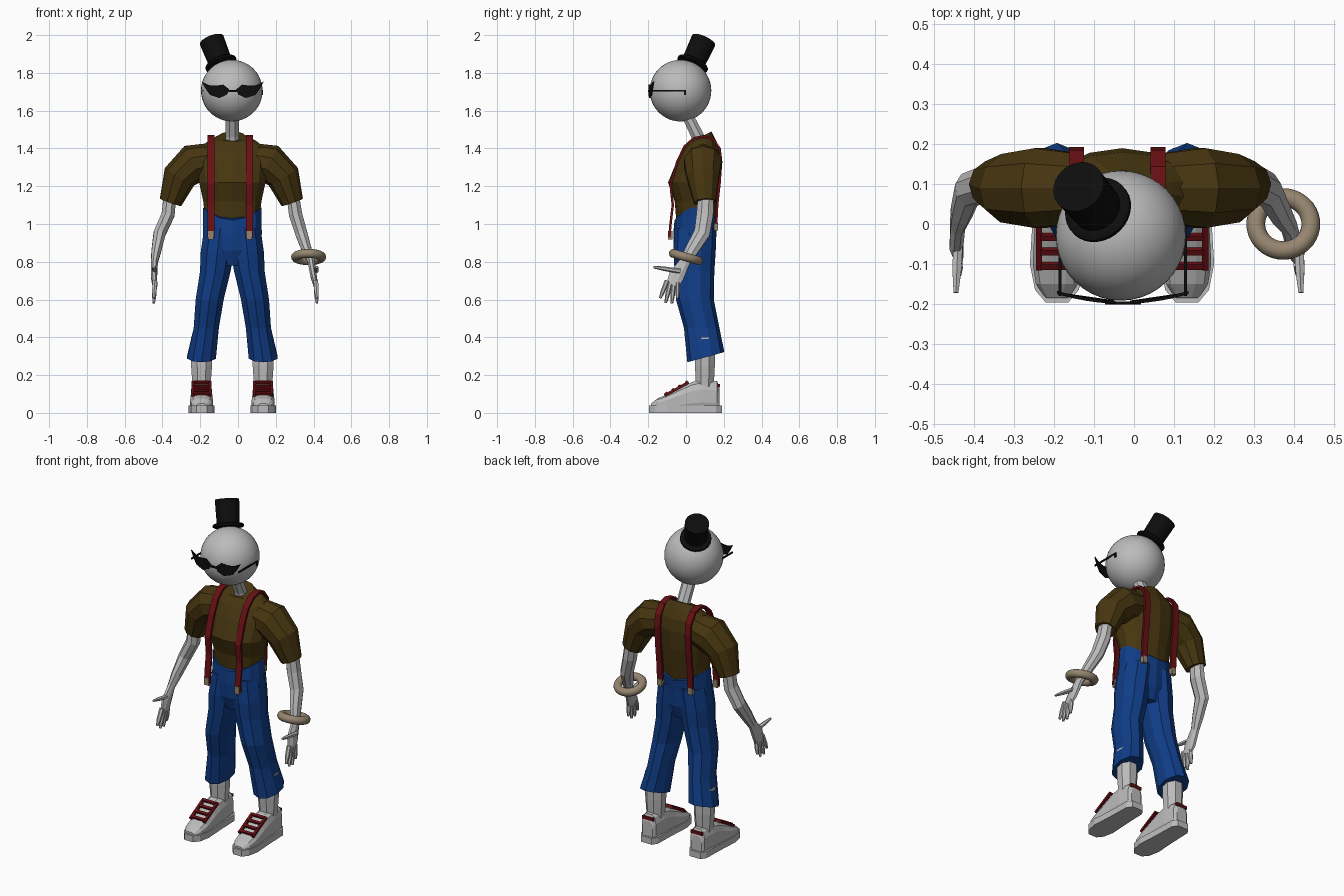
import bpy, bmesh, math
from mathutils import Vector as V, Matrix

old = bpy.data.objects.get("Cube")
if old:
    bpy.data.objects.remove(old)


def material(name, *rgb):
    m = bpy.data.materials.new(name)
    m.use_nodes = True
    m.diffuse_color = (*rgb, 1)
    m.node_tree.nodes["Principled BSDF"].inputs["Base Color"].default_value = (*rgb, 1)
    return m


GREY = material("light grey", .5, .5, .5)
BROWN = material("brown cloth", .062, .036, .005)
BLUE = material("denim blue", .005, .046, .24)
RED = material("dark red", .14, .005, .007)
BLACK = material("black", .004, .004, .004)
TAN = material("tan", .3, .235, .16)
X, Y, Z = V((1, 0, 0)), V((0, 1, 0)), V((0, 0, 1))
CX = -.03


def finish(name, bm, mat, smooth=None):
    bmesh.ops.recalc_face_normals(bm, faces=bm.faces)
    me = bpy.data.meshes.new(name)
    bm.to_mesh(me)
    bm.free()
    me.materials.append(mat)
    ob = bpy.data.objects.new(name, me)
    bpy.context.collection.objects.link(ob)
    if smooth:
        bpy.context.view_layer.objects.active = ob
        ob.select_set(True)
        bpy.ops.object.shade_smooth_by_angle(angle=math.radians(smooth))
        ob.select_set(False)
    return ob


def loft(name, rows, mat, n=10, u=X, v=None, square=1, smooth=None, tilt=(0, 0), saddle=0):
    """Skin rings (centre, radius along u, radius along v); v=None follows the path.
    tilt raises the back of the first and last ring, saddle raises the sides of the first."""
    bm = bmesh.new()
    pts = [V(r[0]) for r in rows]
    loops = []
    for i, (c, ru, rv) in enumerate(rows):
        a, b = u, v
        if v is None:
            t = (pts[min(i + 1, len(pts) - 1)] - pts[max(i - 1, 0)]).normalized()
            b = t.cross(u).normalized()
            a = b.cross(t)
        ring = []
        for k in range(n):
            w = math.tau * (k + .5) / n
            co, si = math.cos(w), math.sin(w)
            p = V(c) + a * ru * math.copysign(abs(co) ** square, co)
            p += b * rv * math.copysign(abs(si) ** square, si)
            if i == 0:
                p.z += tilt[0] * si + saddle * co * co
            if i == len(rows) - 1:
                p.z += tilt[1] * si
            ring.append(bm.verts.new(p))
        loops.append(ring)
    for A, B in zip(loops, loops[1:]):
        for k in range(n):
            bm.faces.new((A[k], A[(k + 1) % n], B[(k + 1) % n], B[k]))
    bm.faces.new(loops[0])
    bm.faces.new(loops[-1])
    return finish(name, bm, mat, smooth)


def box(name, loc, size, mat, rx=0):
    bm = bmesh.new()
    m = Matrix.Translation(loc) @ Matrix.Rotation(rx, 4, 'X') @ Matrix.Diagonal((*size, 1))
    bmesh.ops.create_cube(bm, size=1, matrix=m)
    return finish(name, bm, mat)


def upright(rows, x=CX):
    """Rows of (z, y, rx, ry) for a part stacked upwards."""
    return [((x, y, z), rx, ry) for z, y, rx, ry in rows]


# Head and neck
bm = bmesh.new()
bmesh.ops.create_uvsphere(bm, u_segments=40, v_segments=24, radius=.163,
                          matrix=Matrix.Translation((-.033, -.029, 1.706)))
finish("head", bm, GREY, 60)
loft("neck", upright([(1.40, .085, .045, .045), (1.46, .065, .038, .04), (1.57, .01, .04, .036)]),
     GREY, 8, v=Y)

# Tilted top hat
base = V((-.087, .032, 1.84))
axis = V((-.055, .065, .14)).normalized()
prof = [(0, .08), (.004, .086), (.014, .086), (.02, .08), (.022, .063), (.155, .067)]
loft("top_hat", [(base + axis * h, r, r) for h, r in prof], BLACK, 32,
     u=axis.cross(Y).normalized(), v=axis.cross(axis.cross(Y)).normalized(), smooth=40)

# Cat-eye glasses
lens = [(.165, 1.754), (.125, 1.735), (.09, 1.732), (.05, 1.738), (.018, 1.712),
        (.03, 1.685), (.07, 1.667), (.12, 1.683), (.143, 1.715)]
for s, side in ((1, "left"), (-1, "right")):
    bm = bmesh.new()
    face = bm.faces.new([bm.verts.new((-.028 + s * x, -.2 + .9 * x * x, z)) for x, z in lens])
    ext = bmesh.ops.extrude_face_region(bm, geom=[face])
    for vert in [g for g in ext["geom"] if isinstance(g, bmesh.types.BMVert)]:
        vert.co.y += .008
    finish(side + "_lens", bm, BLACK)
    tx = -.028 + s * .157
    box(side + "_temple", (tx, -.09, 1.706), (.007, .18, .009), BLACK)
    box(side + "_temple_tip", (tx, -.005, 1.695), (.007, .012, .025), BLACK)
box("glasses_bridge", (-.028, -.198, 1.705), (.09, .008, .01), BLACK)

# Shirt body
loft("shirt", upright([
    (1.465, .085, .07, .05), (1.44, .09, .13, .07), (1.40, .085, .18, .095),
    (1.33, .07, .19, .12), (1.22, .045, .18, .14), (1.12, .055, .158, .115),
    (1.05, .052, .15, .106), (.96, .05, .14, .095)]), BROWN, 14, v=Y, tilt=(.025, 0))

# Trouser seat
loft("trouser_seat", upright([
    (1.02, .052, .158, .113), (.95, .045, .16, .112), (.86, .045, .155, .108),
    (.78, .045, .09, .08)]), BLUE, 14, v=Y, saddle=.07)

for s, side in ((1, "left"), (-1, "right")):
    # Trouser leg with a flared hem, and the shin below it
    leg = [(.98, .065, .05, .088, .112), (.85, .08, .045, .092, .112), (.75, .09, .045, .085, .105),
           (.6, .12, .047, .078, .1), (.45, .138, .083, .07, .094), (.295, .163, .105, .08, .098)]
    loft(side + "_trouser_leg", [((CX + s * x, y, z), rx, ry) for z, x, y, rx, ry in leg],
         BLUE, 10, v=Y, tilt=(0, .027))
    fx = CX + s * .163
    loft(side + "_shin", upright([(.4, .1, .06, .056), (.25, .1, .06, .057), (.16, .1, .053, .052),
                                  (.08, .1, .05, .05)], fx), GREY, 8, v=Y)

    # Shoe upper and sole, running from heel to toe
    shoe = [(.178, .13, .035), (.165, .17, .048), (.09, .18, .056), (.03, .165, .057),
            (-.02, .14, .058), (-.1, .098, .062), (-.15, .078, .054), (-.185, .05, .03)]
    loft(side + "_shoe", [((fx, y, h / 2), w, h / 2) for y, h, w in shoe], GREY, 12, v=Z, square=.7)
    sole = [(.19, .036), (.16, .056), (.03, .06), (-.1, .068), (-.165, .055), (-.197, .028)]
    loft(side + "_sole", [((fx, y, .019), w * 1.41, .027) for y, w in sole], GREY, 4, v=Z)

    # Laces and heel tab
    for i in range(4):
        y = -.105 + i * .036
        box(side + "_lace", (fx, y, .16 + y * .55), (.085, .015, .014), RED, .5)
    for e in (1, -1):
        box(side + "_lace_edge", (fx + e * .045, -.05, .127), (.016, .145, .014), RED, .5)
    box(side + "_heel_tab", (fx, .17, .145), (.075, .018, .018), RED)

    # Sleeve
    slv = [(.1, .09, 1.34, .09), (.2, .09, 1.32, .105), (.275, .09, 1.25, .09), (.322, .1, 1.115, .06)]
    loft(side + "_sleeve", [((-.035 + s * x, y, z), r, r) for x, y, z, r in slv], BROWN, 10, u=Y)

    # Arm, palm, fingers and thumb
    xs = (.29, .305, .335, .365, .388, .4, .412) if s > 0 else (.36, .37, .415, .432, .442, .445, .44)
    arm = [(.105, 1.15, .045, .036), (.1, 1.05, .048, .038), (.085, .95, .046, .035),
           (.03, .86, .038, .028), (-.005, .8, .03, .02), (-.05, .725, .044, .018),
           (-.072, .675, .036, .014)]
    loft(side + "_arm", [((s * x, y, z), ru, rv) for x, (y, z, ru, rv) in zip(xs, arm)],
         GREY, 8, u=Y)
    hx = s * xs[-1]
    fingers = [(-.1, .7, -.137, .607), (-.083, .69, -.108, .582), (-.065, .685, -.075, .58),
               (-.045, .69, -.045, .605), (-.03, .75, -.172, .772)]
    for y0, z0, y1, z1 in fingers:
        a, b = V((hx, y0, z0)), V((hx + s * .006, y1, z1))
        loft(side + "_finger", [(a, .014, .013), (a.lerp(b, .6), .013, .012), (b, .007, .007)],
             GREY, 6, u=X)

    # Suspender strap over the shoulder, with a clip at each end
    path = [(-.088, .93), (-.082, 1.0), (-.07, 1.1), (-.082, 1.21), (-.046, 1.33), (-.008, 1.41),
            (.04, 1.453), (.09, 1.465), (.14, 1.452), (.178, 1.40), (.186, 1.33), (.178, 1.22),
            (.165, 1.1), (.16, 1.0)]
    sx = -.042 + s * .102
    loft(side + "_suspender", [((sx, y, z), .026, .009) for y, z in path], RED, 4, u=X)
    box(side + "_front_clip", (sx, -.084, .94), (.03, .024, .045), TAN)
    box(side + "_back_clip", (sx, .158, .985), (.03, .022, .04), TAN)

# Bracelet on the left wrist
bpy.ops.mesh.primitive_torus_add(location=(.374, 0, .825), rotation=(-.28, 0, 0), major_radius=.069,
                                 minor_radius=.0235, major_segments=40, minor_segments=14)
ring = bpy.context.object
ring.name = "bracelet"
ring.data.materials.append(TAN)
bpy.ops.object.shade_smooth_by_angle(angle=math.radians(60))
